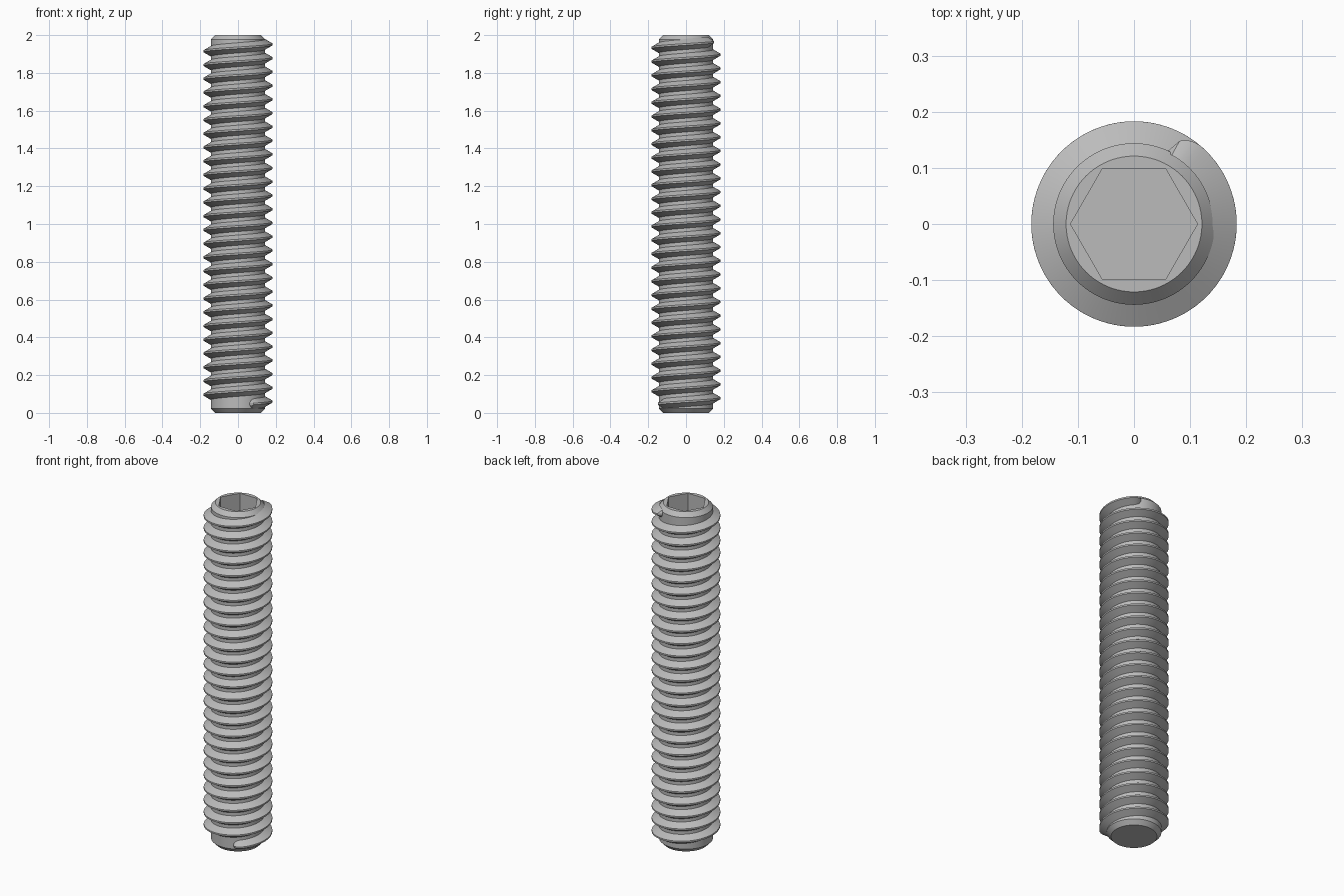
import bpy
import bmesh
import math

if "Cube" in bpy.data.objects:
    bpy.data.objects.remove(bpy.data.objects["Cube"])

steel = bpy.data.materials.new("grey_steel")
steel.use_nodes = True
grey = (0.5, 0.5, 0.5, 1)
steel.diffuse_color = grey
steel.node_tree.nodes["Principled BSDF"].inputs["Base Color"].default_value = grey

SEGS = 96            # sides of the round parts
PITCH = 2 / 27.5     # rise of the thread per turn
ROOT, CREST = 0.144, 0.183
FLAT = 0.098         # half the width of the hex socket across flats


def loft(name, rings, cap_ends):
    """Skin a list of equal point rings into one smooth-shaded object."""
    bm = bmesh.new()
    loops = [[bm.verts.new(p) for p in ring] for ring in rings]
    n = len(loops[0])
    for low, high in zip(loops, loops[1:]):
        for i in range(n):
            j = (i + 1) % n
            bm.faces.new((low[i], low[j], high[j], high[i]))
    if cap_ends:
        bm.faces.new(loops[0])
        bm.faces.new(loops[-1])
    bmesh.ops.recalc_face_normals(bm, faces=bm.faces)
    mesh = bpy.data.meshes.new(name)
    bm.to_mesh(mesh)
    bm.free()
    mesh.materials.append(steel)
    obj = bpy.data.objects.new(name, mesh)
    bpy.context.collection.objects.link(obj)
    bpy.ops.object.select_all(action='DESELECT')
    obj.select_set(True)
    bpy.context.view_layer.objects.active = obj
    bpy.ops.object.shade_smooth_by_angle(angle=math.radians(25))
    return obj


def ring(radius, z, hexagon=False):
    points = []
    for i in range(SEGS):
        a = 2 * math.pi * i / SEGS
        r = radius
        if hexagon:
            r /= math.cos(a % (math.pi / 3) - math.pi / 6)
        points.append((r * math.cos(a), r * math.sin(a), z))
    return points


# Chamfered core with the hex socket sunk into its top
loft("core_with_hex_socket", [
    ring(0.121, 0), ring(ROOT, 0.024),
    ring(ROOT, 1.976), ring(0.121, 2),
    ring(FLAT, 2, True), ring(FLAT, 1.8, True)], True)

# Right-handed thread, fading into the core at both ends
start, end = math.radians(-65), math.radians(65) + 26 * 2 * math.pi
fade = math.radians(16)
steps = int((end - start) / (2 * math.pi) * SEGS)
angles = [start + (end - start) * i / steps for i in range(steps + 1)]
sections = []
for a in angles:
    t = min(1, (a - start) / fade, (end - a) / fade)
    height = (CREST - ROOT) * math.sqrt(max(0, 1 - (1 - t) ** 2))
    z = 0.06 + PITCH * a / (2 * math.pi)
    tip = PITCH / 16
    half = tip + height * math.tan(math.radians(30))
    sink = 0.004
    base = half + sink * math.tan(math.radians(30))
    profile = ((ROOT - sink, -base), (ROOT + height, -tip),
               (ROOT + height, tip), (ROOT - sink, base))
    sections.append([(r * math.cos(a), r * math.sin(a), z + dz)
                     for r, dz in profile])
loft("thread", sections, True)
